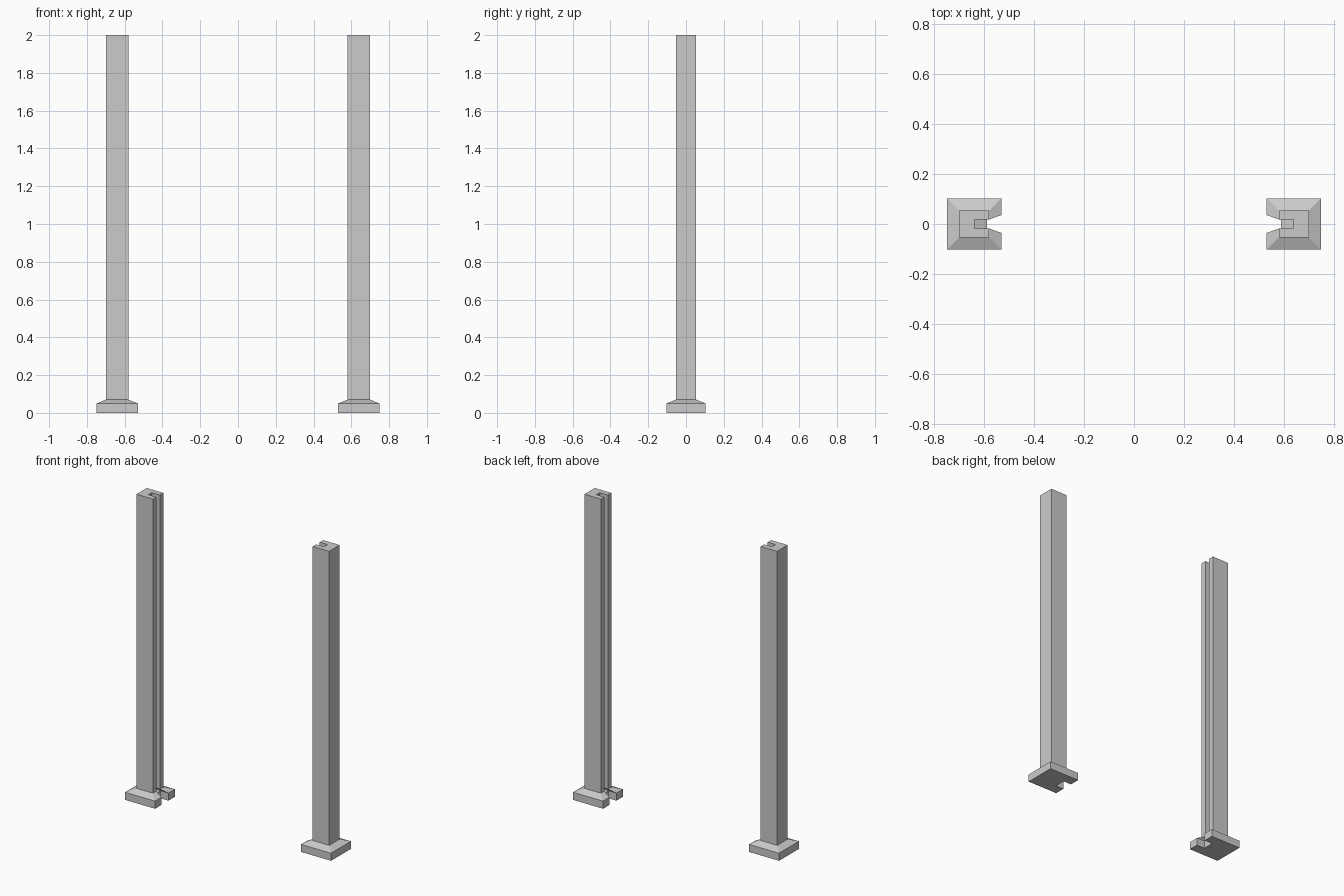
import bpy
import bmesh

if "Cube" in bpy.data.objects:
    bpy.data.objects.remove(bpy.data.objects["Cube"])


def c_profile(outer, inner, half_depth, slot_end, slot_half):
    """Rectangle with a slot opening toward the centre (right-hand post)."""
    half = [(slot_end, slot_half), (inner, slot_half),
            (inner, half_depth), (outer, half_depth)]
    return [(x, -y) for x, y in half] + [(x, y) for x, y in reversed(half)]


def build_post(name, side):
    # Matching cross-sections: plinth, sloped shoulder, tall slotted shaft
    plinth = c_profile(0.748, 0.53, 0.103, 0.588, 0.036)
    shaft = c_profile(0.70, 0.58, 0.054, 0.638, 0.018)
    levels = [(plinth, 0.0), (plinth, 0.05), (shaft, 0.07), (shaft, 2.0)]

    bm = bmesh.new()
    rings = [[bm.verts.new((side * x, y, z)) for x, y in profile]
             for profile, z in levels]
    count = len(plinth)
    for low, high in zip(rings, rings[1:]):
        for i in range(count):
            j = (i + 1) % count
            bm.faces.new((low[i], low[j], high[j], high[i]))
    bm.faces.new(rings[0])
    bm.faces.new(rings[-1])
    bmesh.ops.recalc_face_normals(bm, faces=bm.faces[:])

    mesh = bpy.data.meshes.new(name)
    bm.to_mesh(mesh)
    bm.free()
    obj = bpy.data.objects.new(name, mesh)
    bpy.context.collection.objects.link(obj)
    return obj


# Two posts with their slots facing each other
build_post("left_post", -1)
build_post("right_post", 1)
